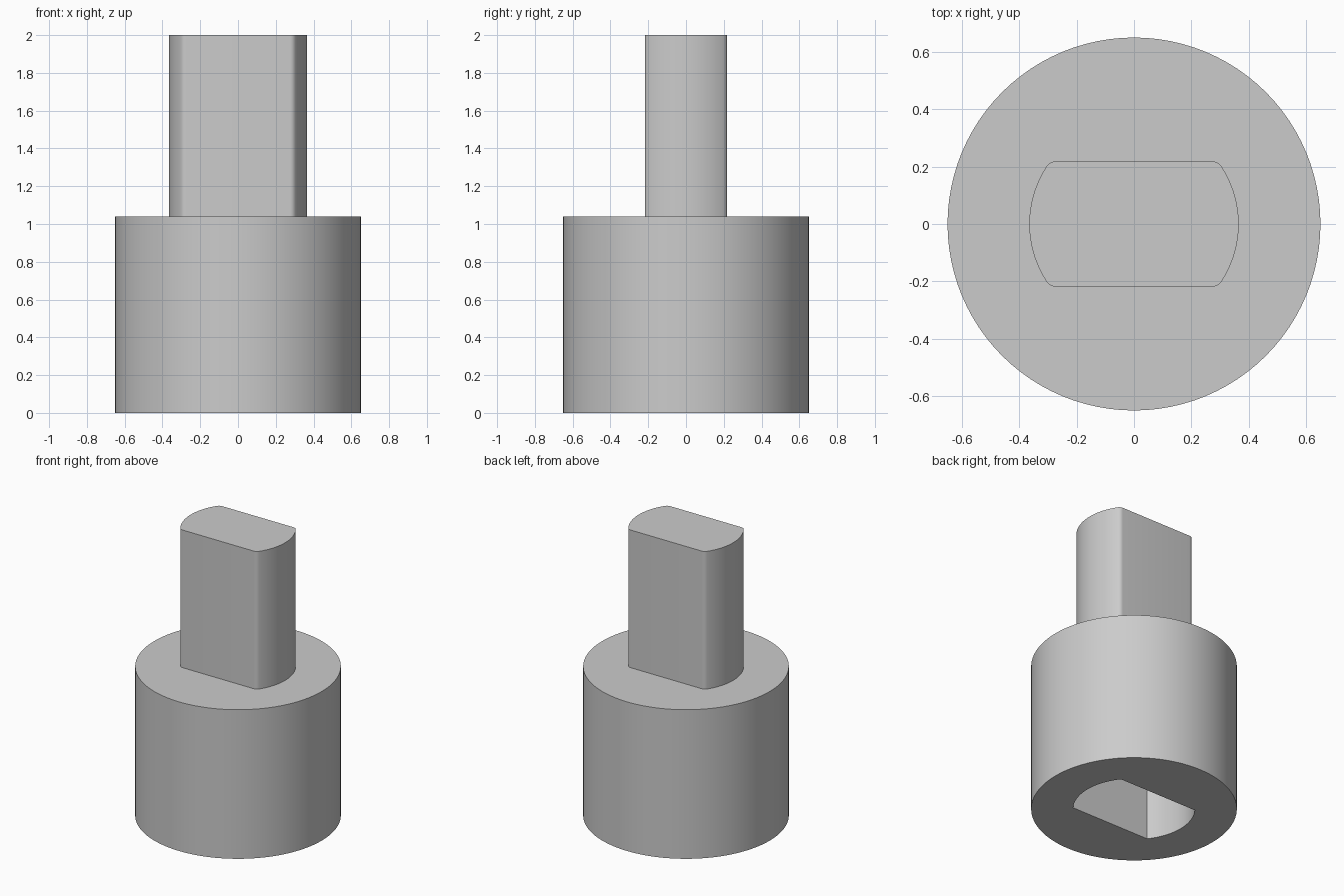
import bpy, bmesh, math

cube = bpy.data.objects.get("Cube")
if cube:
    bpy.data.objects.remove(cube)

BODY_R, BODY_H, TOTAL_H = 0.65, 1.04, 2.0
SOCKET_DEPTH = 0.9

grey = bpy.data.materials.new("plain_grey")
grey.use_nodes = True
colour = (0.6, 0.6, 0.6, 1)
grey.diffuse_color = colour
grey.node_tree.nodes["Principled BSDF"].inputs["Base Color"].default_value = colour


def circle(radius, steps=96):
    return [(radius * math.cos(2 * math.pi * i / steps),
             radius * math.sin(2 * math.pi * i / steps)) for i in range(steps)]


def double_flat(radius, half, fillet=0.0, steps=24):
    """Round outline with two flats, and optionally eased corners."""
    if fillet:
        # fillet circle touches both the flat and the arc
        cy = half - fillet
        cx = math.sqrt((radius - fillet) ** 2 - cy ** 2)
        end = math.atan2(cy, cx)
    else:
        end = math.asin(half / radius)
    right = [(radius * math.cos(a), radius * math.sin(a))
             for a in (end * (2 * i / steps - 1) for i in range(steps + 1))]
    if fillet:
        angles = [end + (math.pi / 2 - end) * i / 5 for i in range(1, 6)]
        corner = [(cx + fillet * math.cos(a), cy + fillet * math.sin(a)) for a in angles]
        right = [(x, -y) for x, y in reversed(corner)] + right + corner
    return right + [(-x, -y) for x, y in right]


def prism(name, outline, z0, z1):
    bm = bmesh.new()
    base = bm.faces.new([bm.verts.new((x, y, z0)) for x, y in outline])
    top = bmesh.ops.extrude_face_region(bm, geom=[base], use_keep_orig=True)["geom"]
    bmesh.ops.translate(bm, vec=(0, 0, z1 - z0),
                        verts=[v for v in top if isinstance(v, bmesh.types.BMVert)])
    bmesh.ops.recalc_face_normals(bm, faces=bm.faces)
    mesh = bpy.data.meshes.new(name)
    bm.to_mesh(mesh)
    bm.free()
    mesh.materials.append(grey)
    obj = bpy.data.objects.new(name, mesh)
    bpy.context.collection.objects.link(obj)
    return obj


def smooth(obj):
    bpy.ops.object.select_all(action="DESELECT")
    obj.select_set(True)
    bpy.context.view_layer.objects.active = obj
    bpy.ops.object.shade_smooth_by_angle(angle=math.radians(30))


# round body with a double-flat socket cut up from below
body = prism("body", circle(BODY_R), 0, BODY_H)
cutter = prism("socket_cutter", double_flat(0.385, 0.235), -0.1, SOCKET_DEPTH)
cut = body.modifiers.new("socket", "BOOLEAN")
cut.operation = "DIFFERENCE"
cut.solver = "EXACT"
cut.object = cutter
bpy.context.view_layer.objects.active = body
bpy.ops.object.modifier_apply(modifier=cut.name)
bpy.data.objects.remove(cutter)
smooth(body)

# double-flat shaft standing on the body
shaft = prism("shaft", double_flat(0.365, 0.218, 0.035), BODY_H, TOTAL_H)
smooth(shaft)
